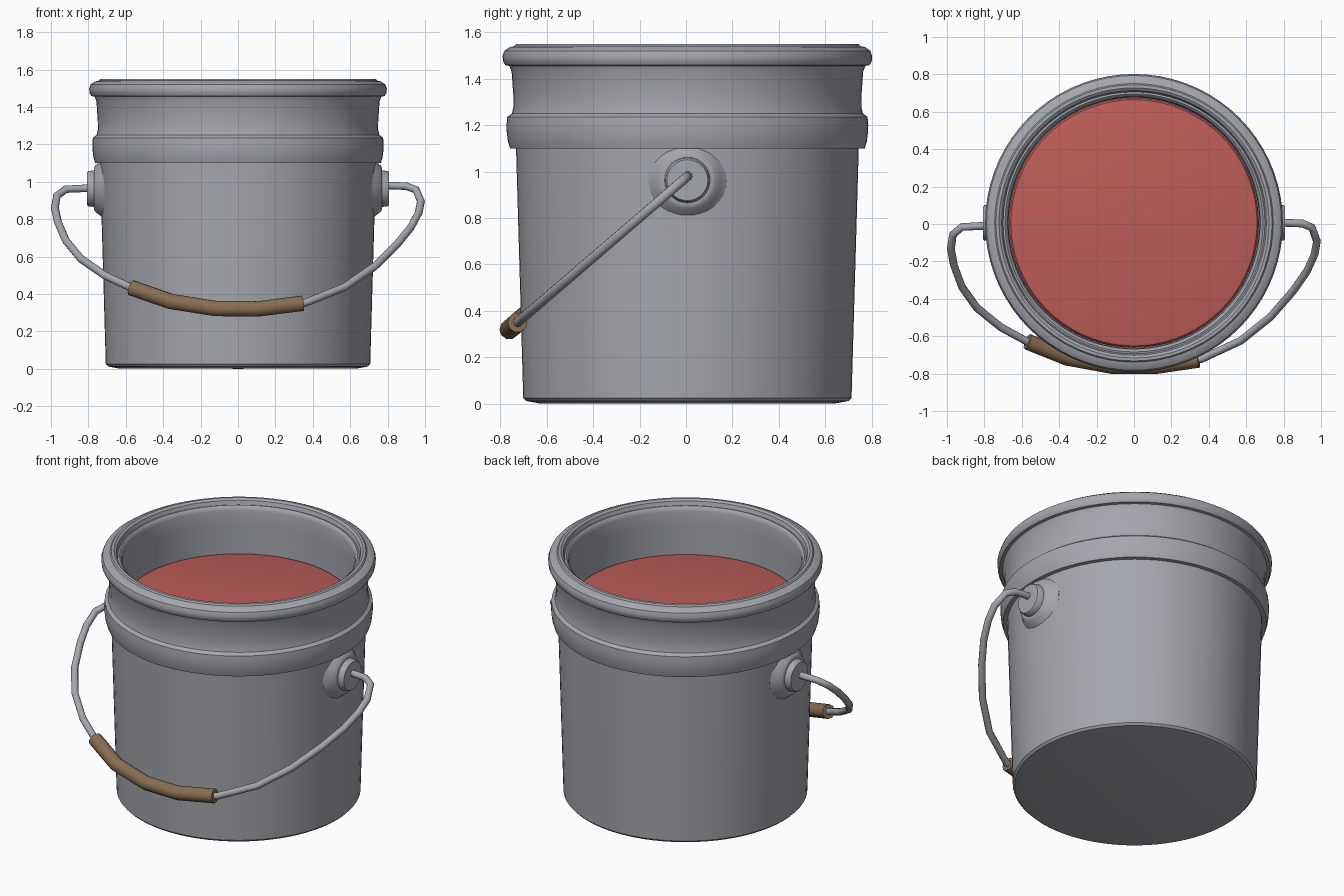
import bpy, bmesh, math
from mathutils import Matrix, Vector

if "Cube" in bpy.data.objects:
    bpy.data.objects.remove(bpy.data.objects["Cube"])

CY = 0.006  # bucket axis sits slightly behind y = 0


def material(name, rgb):
    m = bpy.data.materials.new(name)
    m.diffuse_color = (*rgb, 1)
    m.use_nodes = True
    m.node_tree.nodes["Principled BSDF"].inputs["Base Color"].default_value = m.diffuse_color
    return m


METAL = material("grey metal", (0.37, 0.385, 0.42))
PAINT = material("red paint", (0.52, 0.11, 0.10))
WOOD = material("brown grip", (0.25, 0.155, 0.085))


def finish(ob, mat, angle=35):
    ob.data.materials.clear()
    ob.data.materials.append(mat)
    bpy.ops.object.select_all(action='DESELECT')
    ob.select_set(True)
    bpy.context.view_layer.objects.active = ob
    bpy.ops.object.shade_smooth_by_angle(angle=math.radians(angle))
    return ob


def lathe(name, profile, mat, matrix, steps=72):
    """Spin an (r, z) profile around z, then place it."""
    bm = bmesh.new()
    vs = [bm.verts.new((r, 0, z)) for r, z in profile]
    es = [bm.edges.new(p) for p in zip(vs, vs[1:])]
    bmesh.ops.spin(bm, geom=vs + es, cent=(0, 0, 0), axis=(0, 0, 1),
                   angle=2 * math.pi, steps=steps, use_duplicate=False)
    bmesh.ops.remove_doubles(bm, verts=bm.verts, dist=1e-4)
    # outward normals: profiles run anticlockwise from the bottom axis
    bmesh.ops.recalc_face_normals(bm, faces=bm.faces)
    bm.transform(matrix)
    me = bpy.data.meshes.new(name)
    bm.to_mesh(me)
    bm.free()
    ob = bpy.data.objects.new(name, me)
    bpy.context.collection.objects.link(ob)
    return finish(ob, mat)


def tube(name, pts, radius, mat):
    """Round wire along a polyline, converted to mesh."""
    cu = bpy.data.curves.new(name, 'CURVE')
    cu.dimensions = '3D'
    cu.bevel_depth = radius
    cu.bevel_resolution = 3
    cu.use_fill_caps = True
    sp = cu.splines.new('POLY')
    sp.points.add(len(pts) - 1)
    for p, c in zip(sp.points, pts):
        p.co = (*c, 1)
    ob = bpy.data.objects.new(name, cu)
    bpy.context.collection.objects.link(ob)
    bpy.ops.object.select_all(action='DESELECT')
    ob.select_set(True)
    bpy.context.view_layer.objects.active = ob
    bpy.ops.object.convert(target='MESH')
    return finish(bpy.context.view_layer.objects.active, mat, 45)


axis = Matrix.Translation((0, CY, 0))

# bucket: base, wall, raised band, neck, rolled rim and inner wall
lathe("bucket", [
    (0, 0.0), (0.64, 0.002), (0.695, 0.012), (0.707, 0.025), (0.738, 1.10),
    (0.764, 1.10), (0.773, 1.13), (0.778, 1.17), (0.779, 1.20), (0.776, 1.235),
    (0.756, 1.25), (0.749, 1.28), (0.75, 1.33), (0.757, 1.43), (0.767, 1.455),
    (0.784, 1.458), (0.794, 1.475), (0.796, 1.497), (0.788, 1.52),
    (0.765, 1.536), (0.745, 1.54), (0.738, 1.549), (0.722, 1.55),
    (0.708, 1.54), (0.70, 1.515), (0.69, 1.518), (0.68, 1.51), (0.674, 1.49),
    (0.674, 1.40), (0.67, 1.20)], METAL, axis)

# paint surface with a soft edge
lathe("paint", [(0, 1.225), (0.645, 1.225), (0.658, 1.221), (0.665, 1.212),
                (0.668, 1.20), (0, 1.20)], PAINT, axis)

# handle ears on both sides
for side, label in ((1, "right"), (-1, "left")):
    m = Matrix.Translation((0, CY, 0.963)) @ Matrix.Rotation(side * math.pi / 2, 4, 'Y')
    lathe("ear_" + label, [
        (0, 0.68), (0.17, 0.68), (0.168, 0.715), (0.145, 0.735), (0.122, 0.765),
        (0.108, 0.77), (0.098, 0.77), (0.094, 0.80), (0.088, 0.807), (0, 0.807)],
        METAL, m, 32)


# wire handle: points (x, z) lie in one sloping plane
def on_plane(x, z):
    return Vector((x, 0.013 + (z - 0.985) * 1.163, z))


wire = [(0.79, 0.98), (0.90, 0.976), (0.952, 0.957), (0.978, 0.895),
        (0.966, 0.835), (0.925, 0.757), (0.85, 0.665), (0.73, 0.547),
        (0.57, 0.437), (0.36, 0.353), (0.107, 0.32), (-0.12, 0.322),
        (-0.36, 0.36), (-0.57, 0.433), (-0.71, 0.498), (-0.84, 0.588),
        (-0.92, 0.685), (-0.963, 0.785), (-0.979, 0.86), (-0.968, 0.925),
        (-0.92, 0.96), (-0.79, 0.966)]
tube("handle_wire", [on_plane(*p) for p in wire], 0.021, METAL)

# grip around the middle of the wire
grip = [(0.345, 0.35)] + wire[10:14]
tube("handle_grip", [on_plane(*p) for p in grip], 0.043, WOOD)
